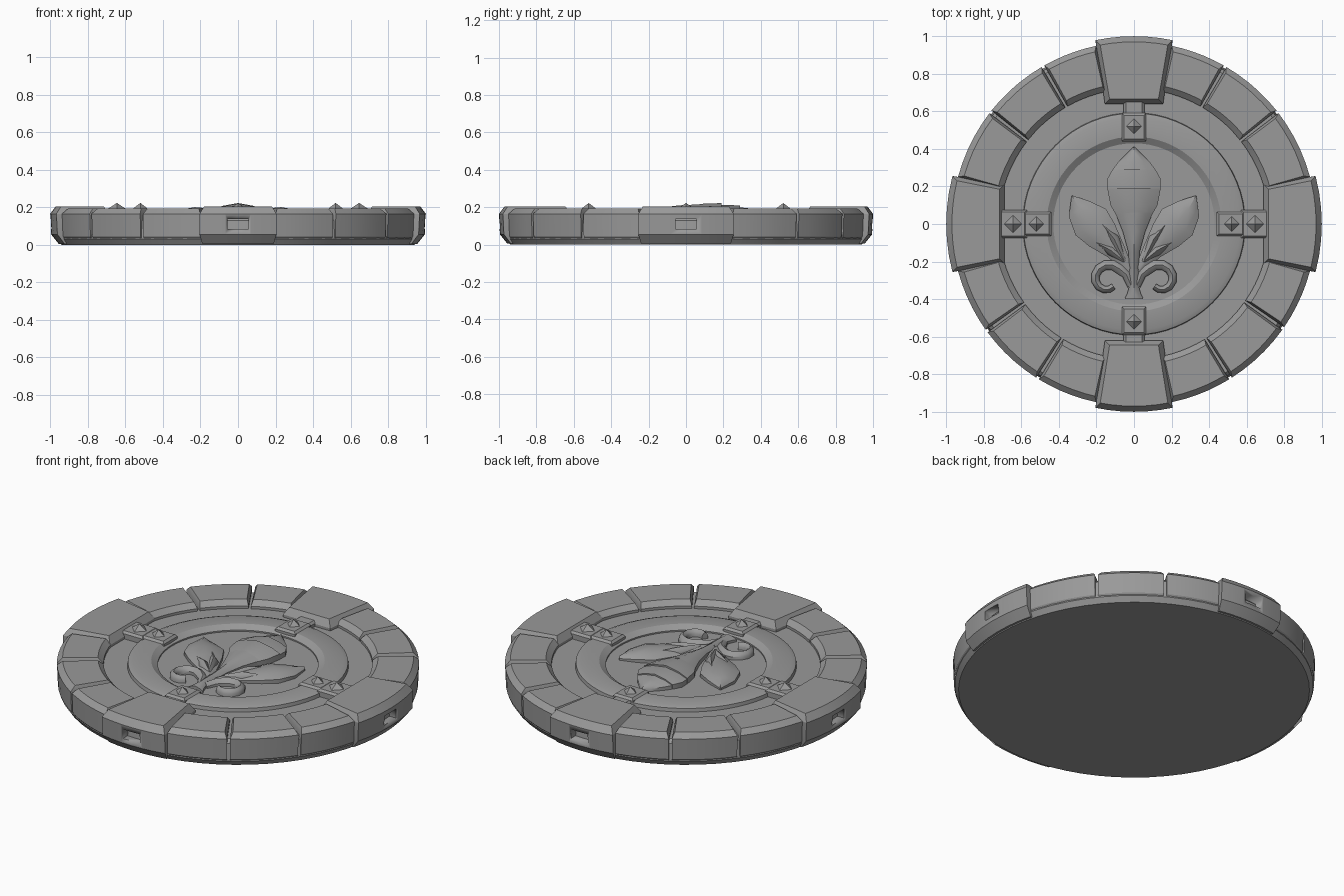
import bpy, bmesh, math
from mathutils import Vector, Matrix

cube = bpy.data.objects.get("Cube")
if cube:
    bpy.data.objects.remove(cube, do_unlink=True)

stone = bpy.data.materials.new("stone grey")
stone.use_nodes = True
GREY = (0.32, 0.32, 0.32, 1)
stone.diffuse_color = GREY
stone.node_tree.nodes["Principled BSDF"].inputs["Base Color"].default_value = GREY


def loft(name, rings, angle=30):
    """Skin a row of equal closed rings and cap both ends."""
    bm = bmesh.new()
    loops = [[bm.verts.new(p) for p in ring] for ring in rings]
    n = len(loops[0])
    for a, b in zip(loops, loops[1:]):
        for i in range(n):
            j = (i + 1) % n
            bm.faces.new((a[i], a[j], b[j], b[i]))
    bm.faces.new(loops[0][::-1])
    bm.faces.new(loops[-1])
    bmesh.ops.recalc_face_normals(bm, faces=bm.faces)
    me = bpy.data.meshes.new(name)
    bm.to_mesh(me)
    bm.free()
    me.materials.append(stone)
    ob = bpy.data.objects.new(name, me)
    bpy.context.collection.objects.link(ob)
    bpy.ops.object.select_all(action='DESELECT')
    ob.select_set(True)
    bpy.context.view_layer.objects.active = ob
    bpy.ops.object.shade_smooth_by_angle(angle=math.radians(angle))
    return ob


def circle(r, z, n=64):
    return [(r * math.cos(i * math.tau / n), r * math.sin(i * math.tau / n), z) for i in range(n)]


def lathe(name, profile):
    return loft(name, [circle(r, z) for r, z in profile])


def sector(a0, a1, r0, r1, z, n=5):
    """Outline of a ring segment, angles in degrees."""
    steps = [a0 + (a1 - a0) * i / n for i in range(n + 1)]
    pts = [(r1, a) for a in steps] + [(r0, a) for a in reversed(steps)]
    return [(r * math.cos(math.radians(a)), r * math.sin(math.radians(a)), z) for r, a in pts]


def keystone(out_w, in_w, r0, r1, z, turn, n=6):
    """Outline of a trapezoid with a curved outer end, pointing along the turn angle."""
    ys = [-out_w + 2 * out_w * i / n for i in range(n + 1)]
    pts = [(math.sqrt(r1 * r1 - y * y), y) for y in ys] + [(r0, in_w), (r0, -in_w)]
    rot = Matrix.Rotation(math.radians(turn), 3, 'Z')
    return [rot @ Vector((x, y, z)) for x, y in pts]


def box(name, x0, x1, w, z0, z1, turn, bevel=0.012):
    """Plate with bevelled top, placed at a radius and turned."""
    rot = Matrix.Rotation(math.radians(turn), 3, 'Z')
    rings = []
    for z, i in ((z0, 0), (z1 - bevel, 0), (z1, bevel)):
        corners = ((x0 + i, -w + i), (x1 - i, -w + i), (x1 - i, w - i), (x0 + i, w - i))
        rings.append([rot @ Vector((x, y, z)) for x, y in corners])
    return loft(name, rings)


def ridge(name, rows, base=0.145, edge=0.5, side=1):
    """Domed relief along a path of rows: x, y, half width, top height."""
    rings = []
    pts = [Vector((x * side, y, 0)) for x, y, w, t in rows]
    for i, (x, y, w, top) in enumerate(rows):
        d = (pts[min(i + 1, len(pts) - 1)] - pts[max(i - 1, 0)]).normalized()
        across = Vector((-d.y, d.x, 0))
        rise = top - base
        section = ((-1, 0), (-1, edge), (-0.6, 0.5 + edge * 0.4 + 0.1), (0, 1),
                   (0.6, 0.5 + edge * 0.4 + 0.1), (1, edge), (1, 0))
        rings.append([pts[i] + across * (w * u) + Vector((0, 0, base + rise * h))
                      for u, h in section])
    return loft(name, rings, 35)


# Base slab and raised inner ring
FLOOR = 0.15
lathe("base_slab", [(0.94, 0), (0.96, 0.03), (0.95, 0.13), (0.93, FLOOR)])
hoop = lathe("inner_ring", [(0.43, 0.14), (0.43, 0.158), (0.465, 0.18),
                            (0.565, 0.18), (0.59, 0.17), (0.595, 0.14)])
bm = bmesh.new()
bm.from_mesh(hoop.data)
bmesh.ops.delete(bm, geom=[f for f in bm.faces if len(f.verts) > 4], context='FACES_ONLY')
bm.to_mesh(hoop.data)
bm.free()

# Ordinary stones between the keystones
for q, (first, second) in enumerate(((38, 60), (120, 142), (216, 238), (302, 325))):
    start, end = ((14.5, 78.5), (101.5, 165.5), (194.5, 258.5), (281.5, 345.5))[q]
    edges = (start, first, second, end)
    for k, (a0, a1) in enumerate(zip(edges, edges[1:])):
        rings = []
        for z, out, inn, gap in ((0.005, 0.035, 0, 0.5), (0.045, 0.005, 0, 0.5),
                                 (0.165, 0, 0, 0.5), (0.193, 0.03, 0.03, 1.3)):
            rings.append(sector(a0 + gap, a1 - gap, 0.72 + inn, 0.97 - out, z))
        loft(f"rim_stone_{q}_{k}", rings)

# Four keystones with a slot in the outer face
for name, turn, out_w, in_w, r0 in (("left", 0, 0.255, 0.21, 0.69), ("back", 90, 0.205, 0.155, 0.64),
                                    ("right", 180, 0.255, 0.21, 0.69), ("front", 270, 0.205, 0.155, 0.62)):
    rings = []
    for z, out, i in ((0.005, 0.045, 0.015), (0.055, 0.005, 0), (0.165, 0, 0), (0.205, 0.03, 0.025)):
        rings.append(keystone(out_w - i, in_w - i, r0 + i, 1 - out, z, turn))
    block = loft(name + "_keystone", rings)
    cutter = box("slot_cutter", 0.94, 1.1, 0.055, 0.083, 0.138, turn, 0.0)
    cutter.hide_render = True
    mod = block.modifiers.new("slot", 'BOOLEAN')
    mod.object = cutter
    mod.solver = 'EXACT'
    bpy.context.view_layer.objects.active = block
    bpy.ops.object.modifier_apply(modifier=mod.name)
    bpy.data.objects.remove(cutter, do_unlink=True)


# Clasps and pyramid studs
def stud(name, r, turn, size=0.042):
    rot = Matrix.Rotation(math.radians(turn), 3, 'Z')
    rings = []
    for s, z in ((size, 0.18), (size, 0.19), (0.001, 0.222)):
        rings.append([rot @ Vector((r + s * x, s * y, z)) for x, y in ((1, 0), (0, 1), (-1, 0), (0, -1))])
    loft(name, rings)


for name, turn in (("left", 0), ("back", 90), ("right", 180), ("front", 270)):
    box(name + "_clasp", 0.44, 0.59, 0.065, 0.14, 0.192, turn)
    stud(name + "_inner_stud", 0.52, turn)
    if turn % 180 == 0:
        box(name + "_outer_clasp", 0.57, 0.72, 0.075, 0.14, 0.192, turn)
        stud(name + "_outer_stud", 0.645, turn, 0.05)
    else:
        box(name + "_link", 0.57, 0.68, 0.055, 0.14, 0.18, turn)

# Lily emblem: centre petal in three overlapping steps
ridge("centre_petal_stem", [(0, -0.3, 0.02, 0.185), (0, -0.15, 0.03, 0.195),
                            (0, -0.04, 0.06, 0.21), (0, 0.06, 0.1, 0.215)])
ridge("centre_petal_body", [(0, 0.03, 0.085, 0.21), (0, 0.1, 0.125, 0.22), (0, 0.19, 0.142, 0.222)])
ridge("centre_petal_band", [(0, 0.18, 0.14, 0.212), (0, 0.24, 0.142, 0.212), (0, 0.29, 0.115, 0.208)])
ridge("centre_petal_tip", [(0, 0.28, 0.12, 0.2), (0, 0.33, 0.085, 0.195),
                           (0, 0.38, 0.035, 0.185), (0, 0.41, 0.003, 0.175)])

# Mirrored petals and curls
for label, side in (("left", 1), ("right", -1)):
    ridge(label + "_petal", [(0.02, -0.25, 0.02, 0.175), (0.1, -0.14, 0.055, 0.185),
                             (0.17, -0.06, 0.09, 0.195), (0.23, 0.01, 0.107, 0.2),
                             (0.29, 0.08, 0.07, 0.19), (0.33, 0.15, 0.003, 0.175)], side=side)
    for k, (x, y) in enumerate(((0.17, 0.0), (0.2, -0.1))):
        ridge(f"{label}_petal_fold_{k}", [(0.05, -0.2, 0.012, 0.185), (x * 0.62, y * 0.6 - 0.08, 0.028, 0.2),
                                          (x, y, 0.004, 0.19)], side=side)
    curl = [(0.015, -0.33, 0.02, 0.18), (0.04, -0.27, 0.024, 0.185)]
    for i in range(10):
        a = math.radians(140 - i * 30)
        r = 0.085 - 0.004 * i
        curl.append((0.14 + r * math.cos(a), -0.295 + r * math.sin(a), 0.028 - 0.0012 * i, 0.19))
    ridge(label + "_curl", curl, side=side)
ridge("emblem_foot", [(0, -0.4, 0.05, 0.18), (0, -0.37, 0.036, 0.185),
                      (0, -0.32, 0.022, 0.19), (0, -0.24, 0.03, 0.19)])
